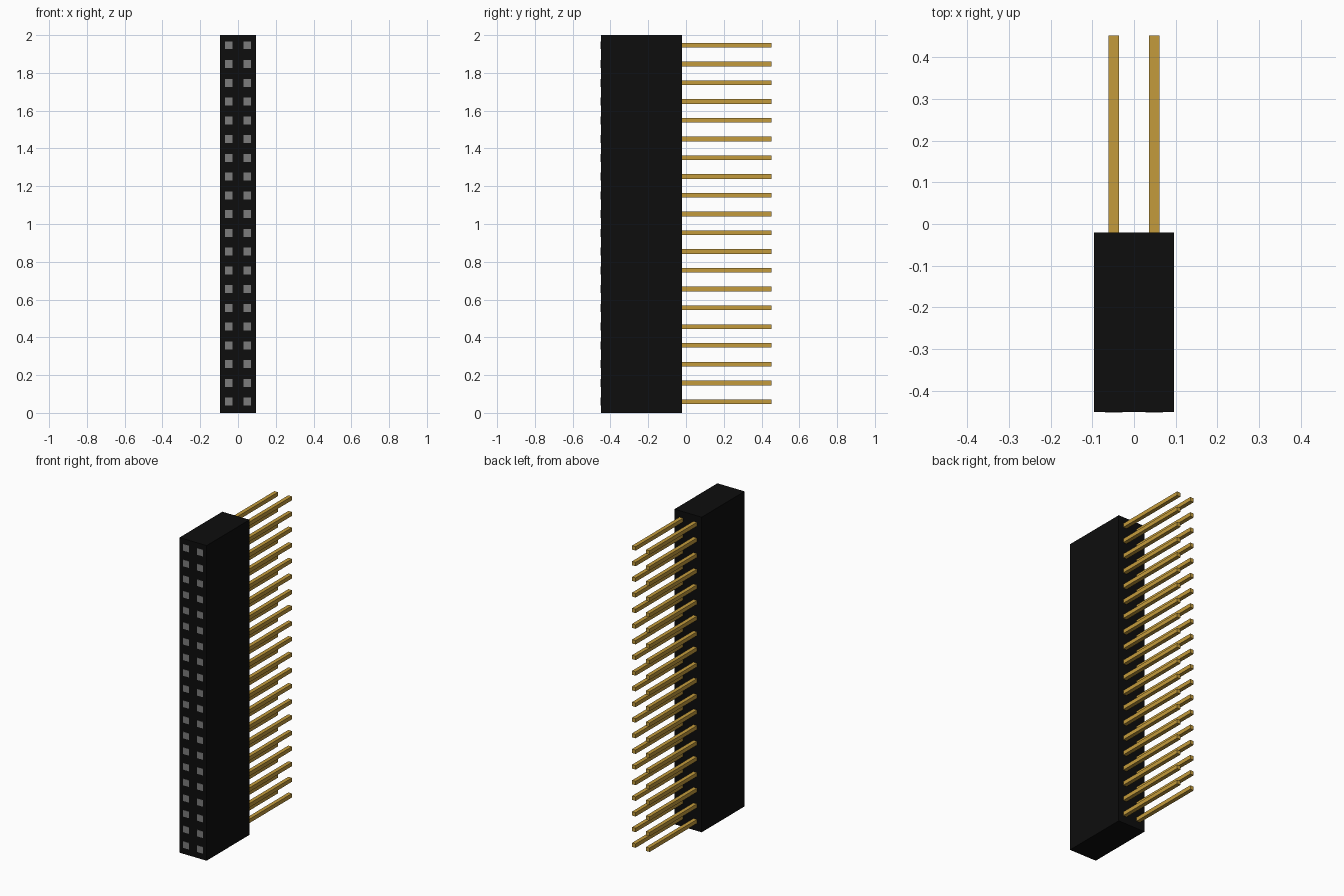
import bpy
import bmesh
from mathutils import Matrix, Vector

cube = bpy.data.objects.get("Cube")
if cube:
    bpy.data.objects.remove(cube, do_unlink=True)

ROWS = 20
PITCH = 0.0993
FIRST_Z = 0.0595
COLUMN_X = 0.049
FRONT, BACK, PIN_END = -0.451, -0.021, 0.453


def material(name, color):
    mat = bpy.data.materials.new(name)
    mat.use_nodes = True
    mat.diffuse_color = (*color, 1)
    mat.node_tree.nodes["Principled BSDF"].inputs["Base Color"].default_value = (*color, 1)
    return mat


def boxes(name, mat, size, centers):
    """One object made of equal boxes at the given centres."""
    bm = bmesh.new()
    scale = Matrix.Diagonal((*size, 1))
    for c in centers:
        bmesh.ops.create_cube(bm, size=1, matrix=Matrix.Translation(Vector(c)) @ scale)
    mesh = bpy.data.meshes.new(name)
    bm.to_mesh(mesh)
    bm.free()
    mesh.materials.append(mat)
    obj = bpy.data.objects.new(name, mesh)
    bpy.context.collection.objects.link(obj)
    return obj


black = material("black plastic", (0.004, 0.004, 0.004))
gold = material("gold metal", (0.55, 0.33, 0.045))
grey = material("socket grey", (0.2, 0.2, 0.2))

# Tall housing block
boxes("housing", black, (0.191, BACK - FRONT, 2), [(0, (FRONT + BACK) / 2, 1)])

for side, x in (("left", COLUMN_X), ("right", -COLUMN_X)):
    heights = [FIRST_Z + i * PITCH for i in range(ROWS)]
    # Square contact pins out of the back, rooted just inside the housing
    root = BACK - 0.01
    boxes(side + "_pins", gold, (0.025, PIN_END - root, 0.025),
          [(x, (root + PIN_END) / 2, z) for z in heights])
    # Socket openings as thin plates on the front
    boxes(side + "_sockets", grey, (0.042, 0.004, 0.042),
          [(x, FRONT, z) for z in heights])
